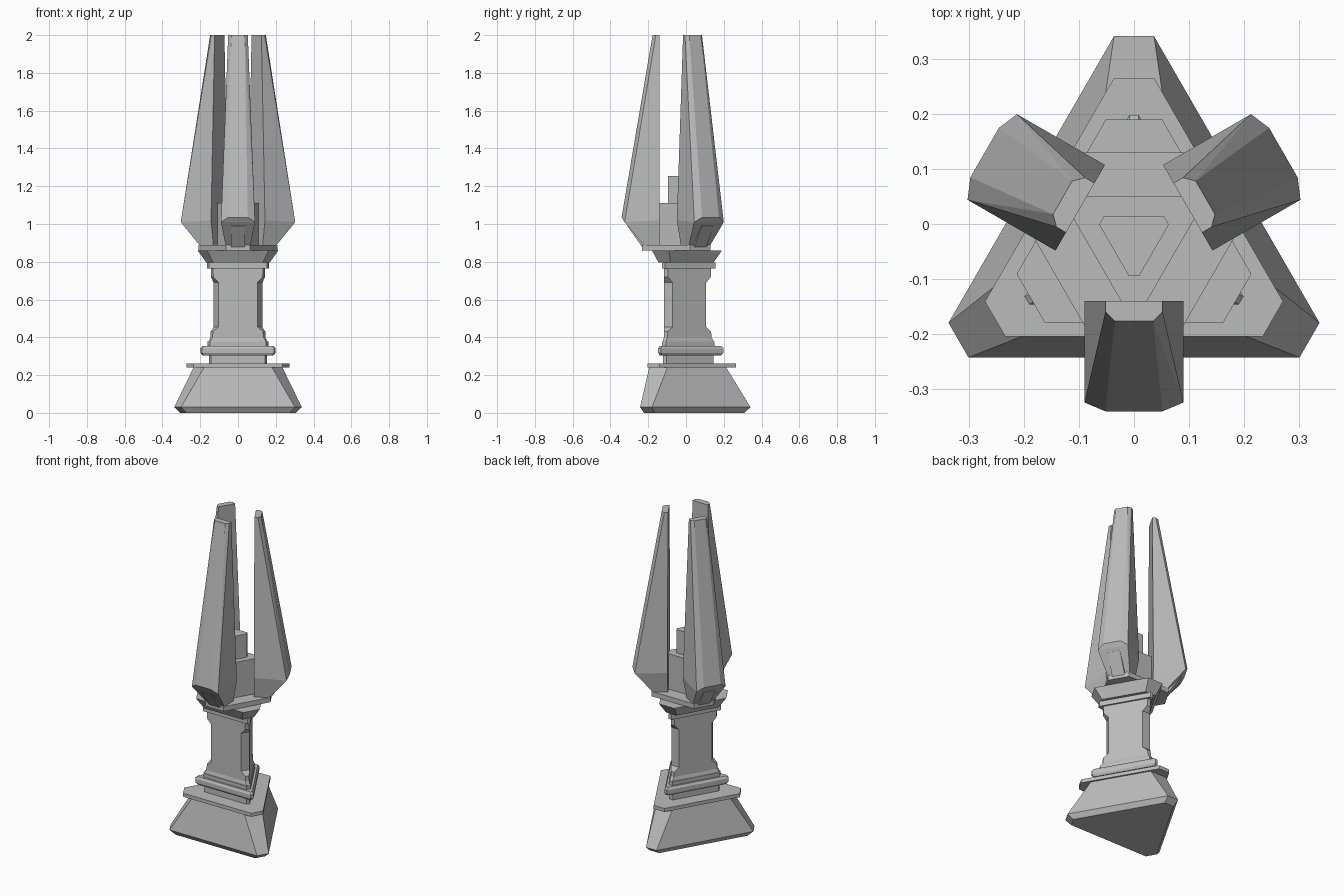
import bpy, bmesh, math
from mathutils import Vector

cube = bpy.data.objects.get("Cube")
if cube:
    bpy.data.objects.remove(cube, do_unlink=True)

AXIS_Y = -0.027

stone = bpy.data.materials.new("plain grey")
stone.use_nodes = True
grey = (0.5, 0.5, 0.5, 1)
stone.diffuse_color = grey
stone.node_tree.nodes["Principled BSDF"].inputs["Base Color"].default_value = grey


def finish(bm, name):
    bmesh.ops.recalc_face_normals(bm, faces=bm.faces[:])
    mesh = bpy.data.meshes.new(name)
    bm.to_mesh(mesh)
    bm.free()
    mesh.materials.append(stone)
    obj = bpy.data.objects.new(name, mesh)
    obj.location.y = AXIS_Y
    bpy.context.collection.objects.link(obj)
    return obj


def tri_ring(bm, z, side, corner, start):
    """Triangle with cut corners: side and corner are distances from the axis."""
    half = (2 * side - corner) * math.tan(math.radians(30))
    verts = []
    for k in range(3):
        a = math.radians(start + 120 * k)
        out = Vector((math.cos(a), math.sin(a), 0))
        across = Vector((-out.y, out.x, 0))
        for s in (-half, half):
            verts.append(bm.verts.new(out * corner + across * s + Vector((0, 0, z))))
    return verts


def tri_loft(name, levels, start=90):
    bm = bmesh.new()
    rings = [tri_ring(bm, *lv, start) for lv in levels]
    for lo, hi in zip(rings, rings[1:]):
        for i in range(6):
            j = (i + 1) % 6
            bm.faces.new((lo[i], lo[j], hi[j], hi[i]))
    bm.faces.new(rings[0][::-1])
    bm.faces.new(rings[-1])
    return finish(bm, name)


def hull(name, points, angle):
    """Symmetric convex block from (half width, distance, height) points."""
    a = math.radians(angle)
    out = Vector((math.cos(a), math.sin(a), 0))
    across = Vector((-out.y, out.x, 0))
    bm = bmesh.new()
    for w, d, z in points:
        for s in (-w, w):
            bm.verts.new(out * d + across * s + Vector((0, 0, z)))
    res = bmesh.ops.convex_hull(bm, input=bm.verts[:])
    junk = {v for v in res["geom_interior"] if isinstance(v, bmesh.types.BMVert)}
    bmesh.ops.delete(bm, geom=list(junk), context="VERTS")
    bmesh.ops.dissolve_limit(bm, angle_limit=math.radians(2),
                             verts=bm.verts[:], edges=bm.edges[:])
    return finish(bm, name)


# Sloping foot and its cover slab
tri_loft("base", [(0, 0.196, 0.335), (0.03, 0.216, 0.369), (0.24, 0.168, 0.24)])
tri_loft("base_slab", [(0.24, 0.178, 0.292), (0.262, 0.178, 0.292)])

# Neck and bevelled collar
tri_loft("neck", [(0.262, 0.095, 0.172), (0.31, 0.095, 0.172)])
tri_loft("collar", [(0.305, 0.112, 0.212), (0.318, 0.12, 0.225),
                    (0.342, 0.12, 0.225), (0.355, 0.112, 0.212)])
tri_loft("column_foot", [(0.355, 0.1, 0.178), (0.378, 0.1, 0.178)])

# Column with corners cut deeper along the middle
tri_loft("column", [(0.378, 0.096, 0.175), (0.4, 0.09, 0.162), (0.43, 0.09, 0.16),
                    (0.455, 0.09, 0.134), (0.69, 0.09, 0.134),
                    (0.72, 0.09, 0.158), (0.77, 0.09, 0.16)])

# Capital: band and flared head
tri_loft("column_band", [(0.765, 0.1, 0.183), (0.797, 0.1, 0.183)])
tri_loft("capital", [(0.795, 0.118, 0.172), (0.86, 0.153, 0.217)])

# Reversed plate and stepped core between the prongs
tri_loft("prong_plate", [(0.86, 0.157, 0.205), (0.89, 0.157, 0.205)], 30)
tri_loft("core", [(0.89, 0.077, 0.12), (1.11, 0.077, 0.12)], 30)
tri_loft("core_post", [(1.11, 0.042, 0.068), (1.255, 0.042, 0.068)], 30)

# Three tapering prongs, each with a raised strut under its outer slope
prong = [(0.052, 0.113, 2), (0.052, 0.133, 2), (0.035, 0.15, 2),
         (0.09, 0.113, 1.02), (0.09, 0.298, 1.01), (0.052, 0.314, 1.035),
         (0.065, 0.113, 0.885), (0.065, 0.195, 0.885)]
strut = [(0.037, 0.284, 0.99), (0.037, 0.268, 1.005),
         (0.037, 0.2, 0.87), (0.037, 0.17, 0.885)]
for side, angle in (("front", 270), ("left", 30), ("right", 150)):
    hull(side + "_prong", prong, angle)
    hull(side + "_strut", strut, angle)
